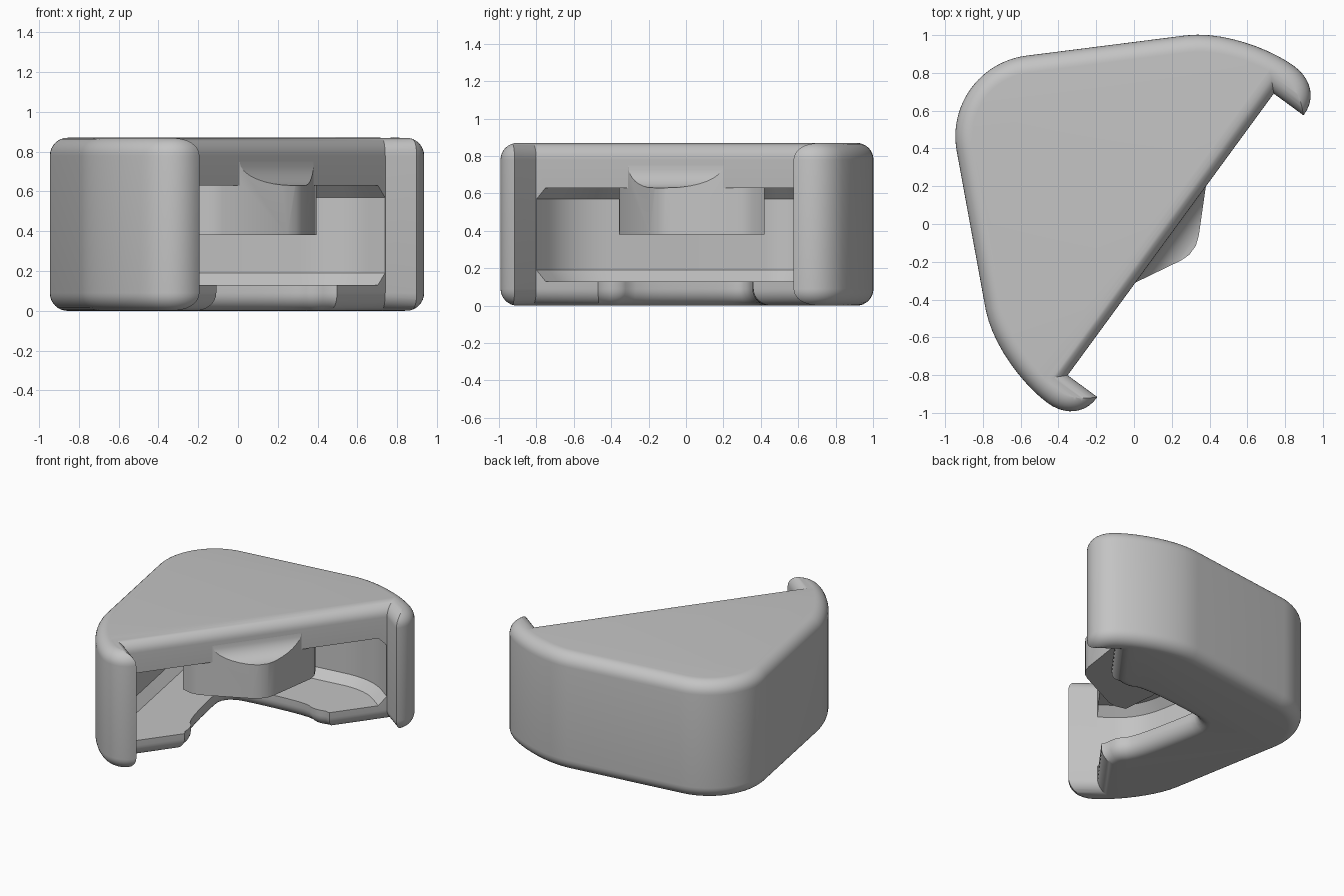
import bpy, bmesh, math
from mathutils import Matrix, Vector

cube = bpy.data.objects.get("Cube")
if cube:
    bpy.data.objects.remove(cube)

HEIGHT, FILLET = 0.87, 0.09
PLACE = Matrix.Translation((0.041, 0.057, 0)) @ Matrix.Rotation(math.radians(53.8), 4, 'Z')

grey = bpy.data.materials.new("light_grey")
grey.use_nodes = True
grey.diffuse_color = (0.55, 0.55, 0.55, 1)
grey.node_tree.nodes["Principled BSDF"].inputs["Base Color"].default_value = grey.diffuse_color


def bezier(a, b, c, d, steps=10):
    pts = [Vector(p) for p in (a, b, c, d)]
    return [sum((p * math.comb(3, i) * (1 - t) ** (3 - i) * t ** i for i, p in enumerate(pts)), Vector((0, 0)))
            for t in (k / steps for k in range(steps + 1))]


def arc(cy, radius, end, steps=12):
    # from the back apex round towards +x
    angles = [math.radians(90 - (90 - end) * k / steps) for k in range(steps + 1)]
    return [Vector((radius * math.cos(a), cy + radius * math.sin(a))) for a in angles]


def mirrored(half):
    """Half outline from back to front on +x, closed into a counter-clockwise loop."""
    half = [Vector(p) for p in half]
    left = [Vector((-p.x, p.y)) for p in half if abs(p.x) > 1e-4]
    return left + half[::-1]


def soften(loop, times=2):
    for _ in range(times):
        loop = [q for i, p in enumerate(loop) for q in
                (p.lerp(loop[(i + 1) % len(loop)], 0.25), p.lerp(loop[(i + 1) % len(loop)], 0.75))]
    return loop


def inset(loop, dist):
    out = []
    for i, p in enumerate(loop):
        a, b = (p - loop[i - 1]).normalized(), (loop[(i + 1) % len(loop)] - p).normalized()
        na, nb = Vector((-a.y, a.x)), Vector((-b.y, b.x))
        out.append(p + (na + nb) * dist / (1 + na.dot(nb)))
    return out


def loft(name, loop, layers):
    """Stack inset copies of a loop; layers are (inset, z) from bottom to top."""
    bm = bmesh.new()
    rings = [[bm.verts.new((p.x, p.y, z)) for p in inset(loop, d)] for d, z in layers]
    for low, high in zip(rings, rings[1:]):
        for i in range(len(loop)):
            j = (i + 1) % len(loop)
            bm.faces.new((low[i], low[j], high[j], high[i]))
    bm.faces.new(rings[0][::-1])
    bm.faces.new(rings[-1])
    bmesh.ops.recalc_face_normals(bm, faces=bm.faces)
    mesh = bpy.data.meshes.new(name)
    bm.to_mesh(mesh)
    bm.free()
    mesh.materials.append(grey)
    obj = bpy.data.objects.new(name, mesh)
    bpy.context.collection.objects.link(obj)
    return obj


def cut(obj, cutter):
    mod = obj.modifiers.new("cut", 'BOOLEAN')
    mod.operation, mod.solver, mod.object = 'DIFFERENCE', 'EXACT', cutter
    bpy.context.view_layer.update()
    graph = bpy.context.evaluated_depsgraph_get()
    mesh = bpy.data.meshes.new_from_object(obj.evaluated_get(graph))
    obj.modifiers.clear()
    obj.data = mesh
    bpy.data.objects.remove(cutter)


def finish(obj):
    obj.data.transform(PLACE)
    bpy.ops.object.select_all(action='DESELECT')
    obj.select_set(True)
    bpy.context.view_layer.objects.active = obj
    bpy.ops.object.shade_smooth_by_angle(angle=math.radians(28))


# quarter-round edge profile, from the side wall down to the flat face
steps = [math.radians(90 * k / 8) for k in range(9)]
rounding = [(FILLET * (1 - math.cos(a)), FILLET * (1 - math.sin(a))) for a in steps]

# rounded corner body
outline = mirrored(arc(0.69, 0.43, 43.4)
                   + bezier((0.9, 0.365), (1.03, 0.225), (1.105, -0.03), (1.105, -0.19))
                   + bezier((1.105, -0.19), (1.105, -0.31), (1.03, -0.385), (0.93, -0.385))[1:])
body = loft("corner_body", outline,
            rounding[::-1] + [(d, HEIGHT - z) for d, z in rounding])

# open front between the two hooks, with rounded rims
notch = mirrored([(0.924, -0.19), (0.924, -0.8)])
flare = [(-d, z) for d, z in rounding]
cut(body, loft("notch_cutter", notch,
               [(-FILLET, -0.1)] + flare[::-1] + [(d, HEIGHT - z) for d, z in flare]
               + [(-FILLET, HEIGHT + 0.1)]))

# inner pocket with chamfered floor and ceiling
pocket = mirrored(arc(0.69, 0.26, 43.4)
                  + bezier((0.776, 0.248), (0.86, 0.16), (0.922, 0.05), (0.922, -0.08))
                  + [(0.922, -0.35)])
cut(body, loft("pocket_cutter", pocket, [(0.06, 0.13), (0, 0.19), (0, 0.57), (0.06, 0.63)]))

# V-shaped opening in the bottom plate
opening = soften(mirrored([(0, 0.45), (0.13, 0.33), (0.42, 0.0), (0.43, -0.1), (0.54, -0.19), (0.56, -0.7)]))
cut(body, loft("opening_cutter", opening, [(-FILLET, -0.1)] + flare[::-1] + [(0, 0.3)]))
finish(body)

# pointed tongue under the top plate, with a scooped upper face
plan = mirrored([(0, 0.24), (0.28, 0.14), (0.47, -0.03), (0.44, -0.1), (0.40, -0.145),
                 (0.08, -0.315), (0.03, -0.333)])
tongue = loft("tongue", plan, [(0, 0.38), (0, 0.75)])
scoop = [Vector((-0.19 - 0.14 * (1 - math.cos(a)), 0.63 + 0.12 * (1 - math.sin(a)))) for a in steps]
scoop += [Vector((-0.6, 0.63)), Vector((-0.6, 0.9)), Vector((-0.19, 0.9))]
scooper = loft("scoop_cutter", scoop[::-1], [(0, -0.8), (0, 0.8)])
scooper.data.transform(Matrix(((0, 0, 1, 0), (1, 0, 0, 0), (0, 1, 0, 0), (0, 0, 0, 1))))
cut(tongue, scooper)
finish(tongue)
